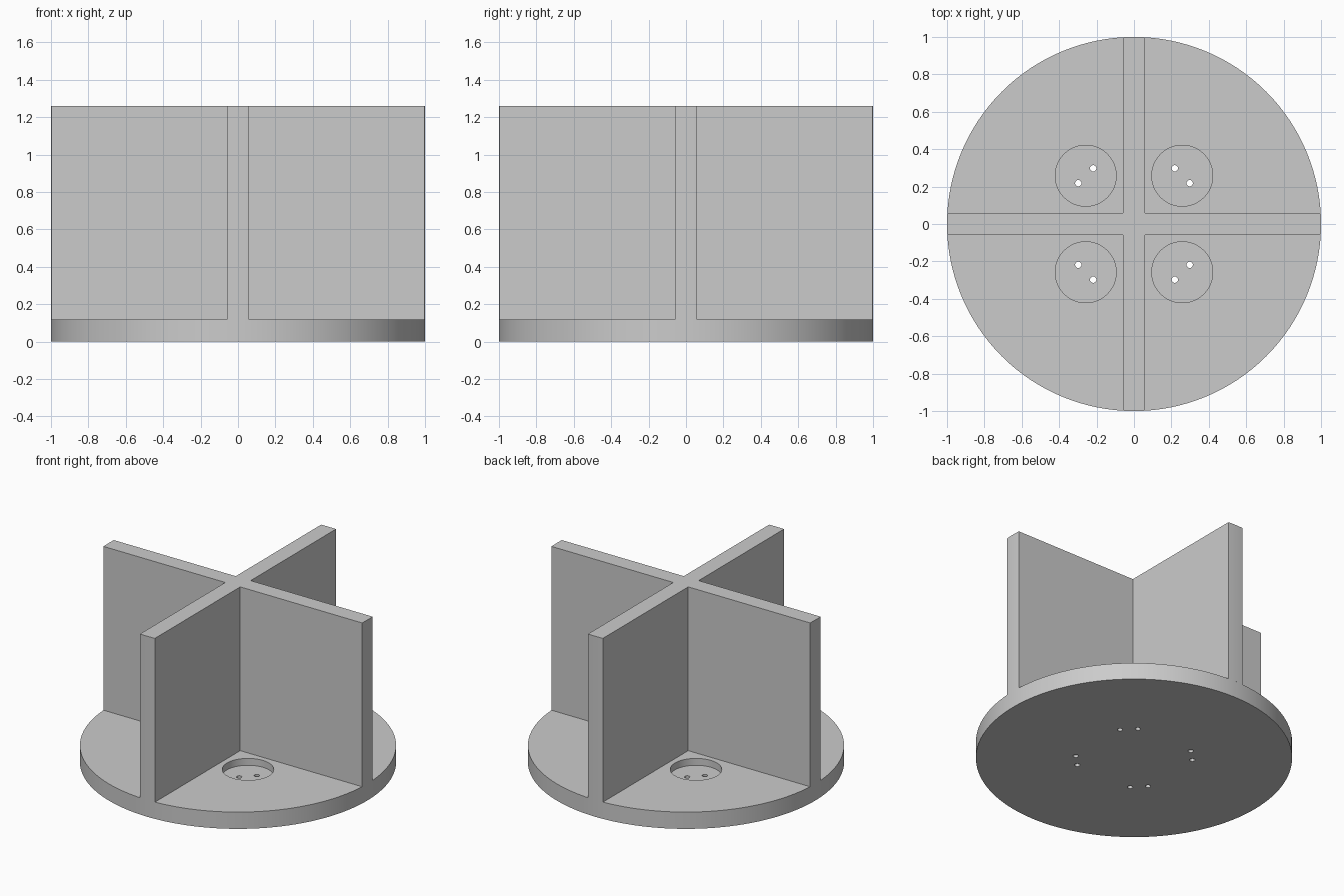
import bpy, bmesh
from math import asin, cos, sin, pi
from mathutils import Matrix, Vector

if "Cube" in bpy.data.objects:
    bpy.data.objects.remove(bpy.data.objects["Cube"], do_unlink=True)

RADIUS = 1.0
BASE_TOP = 0.117
HEIGHT = 1.26
HALF_WALL = 0.0575
POCKET_POS = 0.258
POCKET_R = 0.163
POCKET_FLOOR = 0.069
HOLE_R = 0.017
HOLE_OFFSET = 0.04

grey = bpy.data.materials.new("light_grey")
grey.use_nodes = True
grey.diffuse_color = (0.6, 0.6, 0.6, 1)
grey.node_tree.nodes["Principled BSDF"].inputs["Base Color"].default_value = (0.6, 0.6, 0.6, 1)


def make_object(name, bm):
    bmesh.ops.recalc_face_normals(bm, faces=bm.faces)
    mesh = bpy.data.meshes.new(name)
    bm.to_mesh(mesh)
    bm.free()
    mesh.materials.append(grey)
    obj = bpy.data.objects.new(name, mesh)
    bpy.context.collection.objects.link(obj)
    return obj


def cylinders(name, centres, radius, low, high, sides):
    bm = bmesh.new()
    for x, y in centres:
        bmesh.ops.create_cone(bm, cap_ends=True, segments=sides, radius1=radius,
                              radius2=radius, depth=high - low,
                              matrix=Matrix.Translation((x, y, (low + high) / 2)))
    return make_object(name, bm)


def select_only(obj):
    bpy.ops.object.select_all(action='DESELECT')
    obj.select_set(True)
    bpy.context.view_layer.objects.active = obj


def cut(obj, cutter):
    cutter.hide_render = True
    mod = obj.modifiers.new("cut", 'BOOLEAN')
    mod.operation = 'DIFFERENCE'
    mod.solver = 'EXACT'
    mod.object = cutter
    select_only(obj)
    bpy.ops.object.modifier_apply(modifier=mod.name)
    bpy.data.objects.remove(cutter, do_unlink=True)


# Round base with a pocket and two through holes in each quarter
base = cylinders("round_base", [(0, 0)], RADIUS, 0, BASE_TOP, 128)
corners = [(sx * POCKET_POS, sy * POCKET_POS) for sx in (-1, 1) for sy in (-1, 1)]
holes = []
for x, y in corners:
    tangent = Vector((-y, x)).normalized() * HOLE_OFFSET * 2 ** 0.5
    holes += [(x + s * tangent.x, y + s * tangent.y) for s in (-1, 1)]
cut(base, cylinders("pocket_cutter", corners, POCKET_R, POCKET_FLOOR, BASE_TOP + 0.1, 64))
cut(base, cylinders("hole_cutter", holes, HOLE_R, -0.1, BASE_TOP + 0.1, 24))

# Crossed dividing walls, with ends rounded to follow the rim
outline = []
spread = asin(HALF_WALL / RADIUS)
for quarter in range(4):
    turn = quarter * pi / 2
    for step in (-1, -0.5, 0, 0.5, 1):
        angle = turn + step * spread
        outline.append((RADIUS * cos(angle), RADIUS * sin(angle), BASE_TOP))
    inner = Matrix.Rotation(turn, 3, 'Z') @ Vector((HALF_WALL, HALF_WALL, BASE_TOP))
    outline.append(inner)
bm = bmesh.new()
face = bm.faces.new([bm.verts.new(p) for p in outline])
result = bmesh.ops.extrude_face_region(bm, geom=[face], use_keep_orig=True)
top = [v for v in result["geom"] if isinstance(v, bmesh.types.BMVert)]
bmesh.ops.translate(bm, verts=top, vec=(0, 0, HEIGHT - BASE_TOP))
walls = make_object("crossed_walls", bm)

for obj in (base, walls):
    select_only(obj)
    bpy.ops.object.shade_smooth_by_angle()
